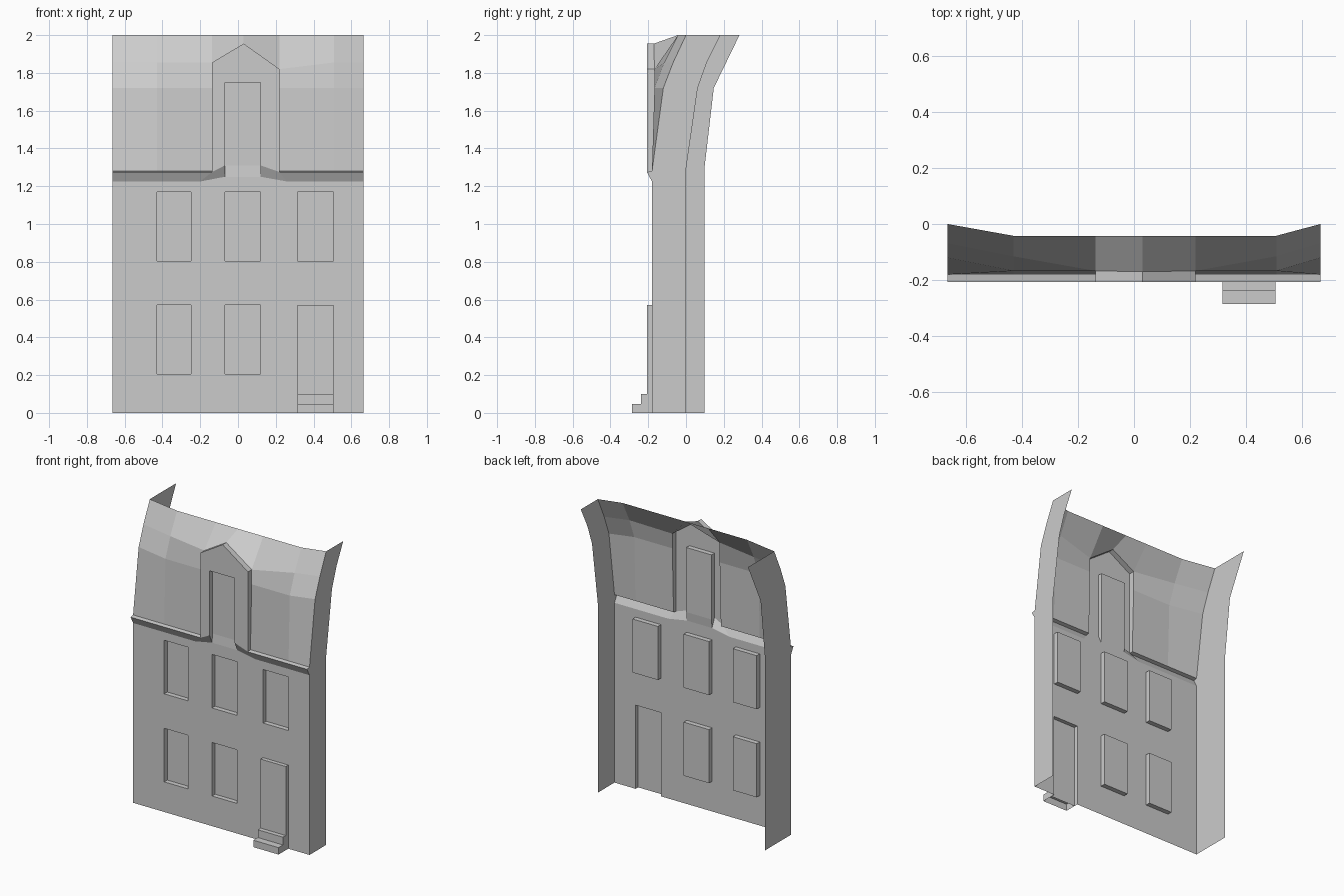
import bpy, bmesh
from mathutils import Vector

if "Cube" in bpy.data.objects:
    bpy.data.objects.remove(bpy.data.objects["Cube"])


def build(name, faces, outward=(0, -1, 0)):
    """Make one flat-shaded open shell from polygons, facing outward."""
    bm = bmesh.new()
    for pts in faces:
        bm.faces.new([bm.verts.new(p) for p in pts])
    bmesh.ops.remove_doubles(bm, verts=bm.verts, dist=0.0005)
    bmesh.ops.recalc_face_normals(bm, faces=bm.faces)
    bm.normal_update()
    if sum(f.normal.dot(Vector(outward)) * f.calc_area() for f in bm.faces) < 0:
        bmesh.ops.reverse_faces(bm, faces=bm.faces)
    me = bpy.data.meshes.new(name)
    bm.to_mesh(me)
    bm.free()
    ob = bpy.data.objects.new(name, me)
    bpy.context.collection.objects.link(ob)
    return ob


def panel(x0, x1, z0, z1, y, yp, bottom=True):
    """A pane at depth yp joined to the wall plane y by its jambs."""
    c = [(x0, z0), (x1, z0), (x1, z1), (x0, z1)]
    faces = [[(x, yp, z) for x, z in c]]
    for i in range(0 if bottom else 1, 4):
        (a, b), (d, e) = c[i], c[(i + 1) % 4]
        faces.append([(a, y, b), (d, y, e), (d, yp, e), (a, yp, b)])
    return faces


W, Y = 0.665, -0.18          # half width, front wall plane
YD = -0.207                  # dormer and door plane
COLS = [(-0.43, -0.25), (-0.07, 0.12), (0.315, 0.505)]

# Front wall with openings
xs = [-W] + [x for c in COLS for x in c] + [W]
zs = [0, 0.205, 0.57, 0.805, 1.17, 1.225]
holes = {(c, r) for c in (1, 3, 5) for r in (1, 3)} | {(5, 0)}
build("front_wall", [
    [(xs[c], Y, zs[r]), (xs[c + 1], Y, zs[r]), (xs[c + 1], Y, zs[r + 1]), (xs[c], Y, zs[r + 1])]
    for c in range(7) for r in range(5) if (c, r) not in holes])

# Recessed windows
for r, (z0, z1) in enumerate([(0.205, 0.57), (0.805, 1.17)]):
    for c, (x0, x1) in enumerate(COLS):
        if (r, c) != (0, 2):
            build(f"window_{r}_{c}", panel(x0, x1, z0, z1, Y, Y + 0.033))

# Raised door
dx0, dx1 = COLS[2]
build("door", panel(dx0, dx1, 0, 0.57, Y, YD, bottom=False))

# Door steps: extruded stair profile with end caps
stair = [(YD, 0.1), (-0.237, 0.1), (-0.237, 0.047), (-0.285, 0.047), (-0.285, 0)]
steps = [[(dx0, *p), (dx1, *p), (dx1, *q), (dx0, *q)] for p, q in zip(stair, stair[1:])]
steps += [[(x, *p) for p in stair + [(YD, 0)]] for x in (dx0, dx1)]
build("door_steps", steps)

# Cornice, dormer and roof, built for the left and right of the dormer
AX, AZ = 0.03, 1.955         # dormer apex
halves = {
    "left": (-W, -0.43, -0.2, -0.137, -0.07, 1.855),
    "right": (W, 0.507, 0.26, 0.22, 0.12, 1.82),
}
dormer, roof = [], []
for side, (e, q, m, d, w, dz) in halves.items():
    tip, base = (d, YD, 1.275), (d, Y, 1.28)
    build("cornice_" + side, [
        [(e, Y, 1.225), (m, Y, 1.225), tip, (e, YD, 1.275)],
        [(e, YD, 1.275), tip, base, (e, Y, 1.28)],
        [(m, Y, 1.225), (w, Y, 1.25), (w, YD, 1.31), tip],
        [(w, Y, 1.25), (w, YD, 1.31), (w, -0.174, 1.31)]])
    # Dormer face half, cheek and sloping top
    dormer += [
        [tip, (w, YD, 1.31), (w, YD, 1.75), (AX, YD, 1.75), (AX, YD, AZ), (d, YD, dz)],
        [tip, base, (d, -0.167, 1.72), (d, -0.167, dz), (d, YD, dz)],
        [(d, YD, dz), (AX, YD, AZ), (AX, -0.17, AZ), (d, -0.167, dz)]]
    # Curved roof columns from the outer edge to the dormer
    cols = [
        [(e, Y, 1.28), (e, -0.12, 1.72), (e, -0.068, 1.855), (e, 0, 2)],
        [(q, Y, 1.28), (q, -0.167, 1.72), (q, -0.115, 1.855), (q, -0.042, 2)],
        [base, (d, -0.167, 1.72), (d, -0.167, dz), (d, -0.042, 2)]]
    for a, b in zip(cols, cols[1:]):
        roof += [[a[i], b[i], b[i + 1], a[i + 1]] for i in range(3)]
    roof.append([(d, -0.167, dz), (AX, -0.17, AZ), (AX, -0.042, 2), (d, -0.042, 2)])
build("roof", roof)
build("dormer", dormer)
build("dormer_window", panel(-0.07, 0.12, 1.31, 1.75, YD, -0.174, bottom=False))
build("dormer_apron", [
    [(-0.2, Y, 1.225), (0.26, Y, 1.225), (0.12, Y, 1.25), (-0.07, Y, 1.25)],
    [(-0.07, Y, 1.25), (0.12, Y, 1.25), (0.12, -0.174, 1.31), (-0.07, -0.174, 1.31)]])

# Side walls: the left one is deeper than the right one
front = [(Y, 0), (Y, 1.225), (YD, 1.275), (Y, 1.28), (-0.12, 1.72), (-0.068, 1.855), (0, 2)]
backs = {
    -W: [(0.283, 2), (0.147, 1.72), (0.097, 1.29), (0.097, 0)],
    W: [(0.183, 2), (0.11, 1.855), (0.062, 1.72), (0, 1.29), (0, 0)],
}
for x, back in backs.items():
    build("side_wall_" + ("left" if x < 0 else "right"),
          [[(x, *p) for p in front + back]], outward=(x, 0, 0))
